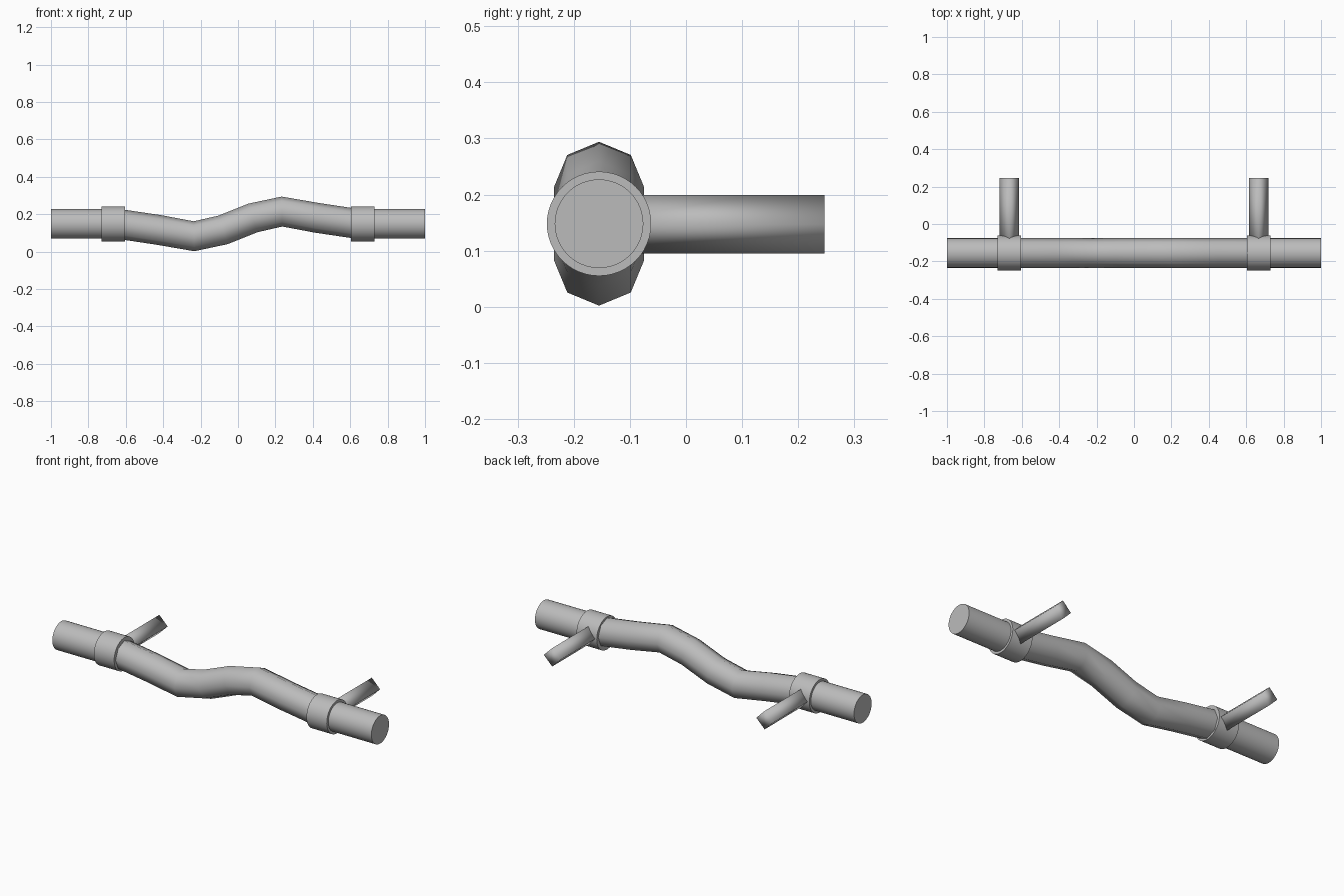
import bpy, bmesh, math
from mathutils import Vector, Matrix

cube = bpy.data.objects.get("Cube")
if cube:
    bpy.data.objects.remove(cube, do_unlink=True)

AXIS_Y, AXIS_Z = -0.155, 0.148
BAR_R, COLLAR_R, LEG_R = 0.079, 0.093, 0.052

grey = bpy.data.materials.new("plain grey")
grey.use_nodes = True
grey.diffuse_color = (0.5, 0.5, 0.5, 1)
grey.node_tree.nodes["Principled BSDF"].inputs["Base Color"].default_value = (0.5, 0.5, 0.5, 1)


def finish(bm, name, angle):
    bmesh.ops.recalc_face_normals(bm, faces=bm.faces)
    mesh = bpy.data.meshes.new(name)
    bm.to_mesh(mesh)
    bm.free()
    mesh.materials.append(grey)
    obj = bpy.data.objects.new(name, mesh)
    bpy.context.collection.objects.link(obj)
    bpy.ops.object.select_all(action='DESELECT')
    obj.select_set(True)
    bpy.context.view_layer.objects.active = obj
    bpy.ops.object.shade_smooth_by_angle(angle=math.radians(angle))
    return obj


def tube(name, rings, sides, angle):
    """Loft circles given as (centre, direction, radius) and cap both ends."""
    bm = bmesh.new()
    loops = []
    for centre, direction, radius in rings:
        d = Vector(direction).normalized()
        side = d.cross(Vector((0, 0, 1))).normalized()
        up = side.cross(d)
        loops.append([bm.verts.new(Vector(centre) + radius * (
            up * math.cos(math.tau * i / sides) + side * math.sin(math.tau * i / sides)))
            for i in range(sides)])
    for a, b in zip(loops, loops[1:]):
        for i in range(sides):
            j = (i + 1) % sides
            bm.faces.new((a[i], a[j], b[j], b[i]))
    bm.faces.new(loops[0])
    bm.faces.new(loops[-1])
    return finish(bm, name, angle)


# Wavy middle grip: the right half is the left half turned about the centre
half = [(0.08, 0.032), (0.235, 0.066), (0.425, 0.032), (0.64, 0.0)]
path = [(-x, -h) for x, h in reversed(half)] + half
points = [Vector((x, AXIS_Y, AXIS_Z + h)) for x, h in path]
rings = []
for i, p in enumerate(points):
    before = (p - points[i - 1]).normalized() if i else Vector((1, 0, 0))
    after = (points[i + 1] - p).normalized() if i < len(points) - 1 else Vector((1, 0, 0))
    rings.append((p, before + after, 0.08))
tube("wavy_grip", rings, 8, 50)

for label, s in (("left", 1), ("right", -1)):
    x = 0.666 * s

    def along_x(name, x0, x1, radius):
        tube(name, [((s * v, AXIS_Y, AXIS_Z), (1, 0, 0), radius) for v in (x0, x1)], 48, 35)

    # Straight round end and the collar that joins it to the grip
    along_x(label + "_bar_end", 0.62, 1.0, BAR_R)
    along_x(label + "_collar", 0.603, 0.73, COLLAR_R)

    # Four-sided mounting post pointing backwards
    tube(label + "_mounting_post",
         [((x, y, AXIS_Z - 0.001), (0, 1, 0), LEG_R) for y in (AXIS_Y, 0.247)], 4, 100)
